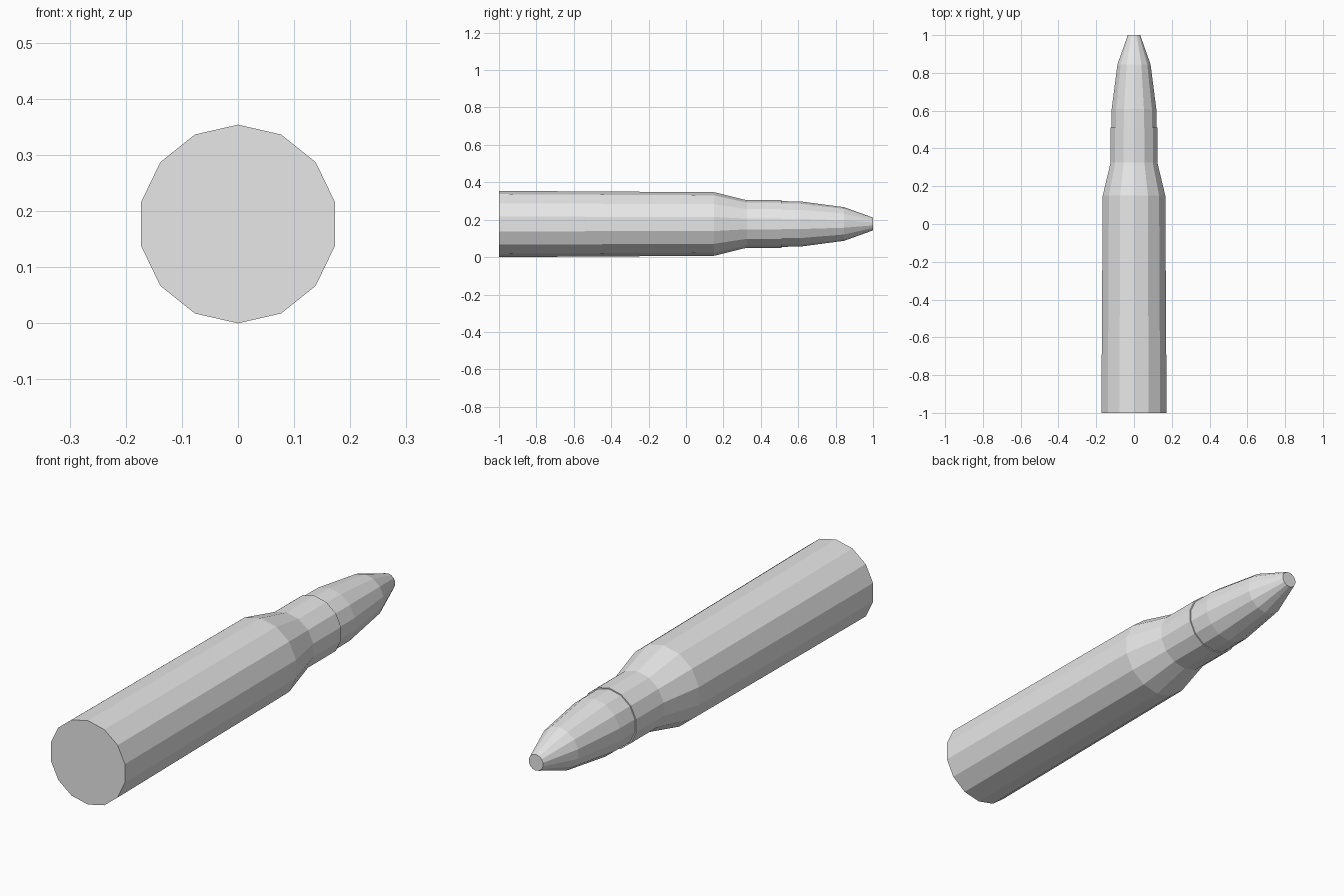
import bpy, bmesh, math

cube = bpy.data.objects.get("Cube")
if cube:
    bpy.data.objects.remove(cube, do_unlink=True)

SIDES = 14
AXIS_Z = 0.177

grey = bpy.data.materials.new("plain_grey")
grey.use_nodes = True
grey.diffuse_color = (0.8, 0.8, 0.8, 1)
grey.node_tree.nodes["Principled BSDF"].inputs["Base Color"].default_value = (0.8, 0.8, 0.8, 1)


def turned_part(name, profile, cap_start=False, cap_end=False):
    """Revolve (y, radius) points around the long axis, with flat facets."""
    bm = bmesh.new()
    rings = []
    for y, r in profile:
        angles = [math.tau * i / SIDES for i in range(SIDES)]
        rings.append([bm.verts.new((r * math.sin(a), y, AXIS_Z + r * math.cos(a)))
                      for a in angles])
    for a, b in zip(rings, rings[1:]):
        for i in range(SIDES):
            j = (i + 1) % SIDES
            bm.faces.new((a[i], b[i], b[j], a[j]))
    if cap_start:
        bm.faces.new(rings[0])
    if cap_end:
        bm.faces.new(rings[-1][::-1])
    # Outward is away from the axis; caps follow the same winding
    bmesh.ops.recalc_face_normals(bm, faces=bm.faces)
    side = bm.faces[:][0]
    centre = side.calc_center_median()
    if side.normal.x * centre.x + side.normal.z * (centre.z - AXIS_Z) < 0:
        bmesh.ops.reverse_faces(bm, faces=bm.faces)
    mesh = bpy.data.meshes.new(name)
    bm.to_mesh(mesh)
    bm.free()
    mesh.materials.append(grey)
    obj = bpy.data.objects.new(name, mesh)
    bpy.context.collection.objects.link(obj)
    return obj


# Tapered case with shoulder, neck and a small lip at the mouth
turned_part("case", [(-1, 0.177), (0.15, 0.17), (0.325, 0.127),
                     (0.51, 0.127), (0.51, 0.122)], cap_start=True)

# Pointed tip with a blunt flat end
turned_part("tip", [(0.51, 0.122), (0.61, 0.121), (0.845, 0.09), (1, 0.034)],
            cap_end=True)
